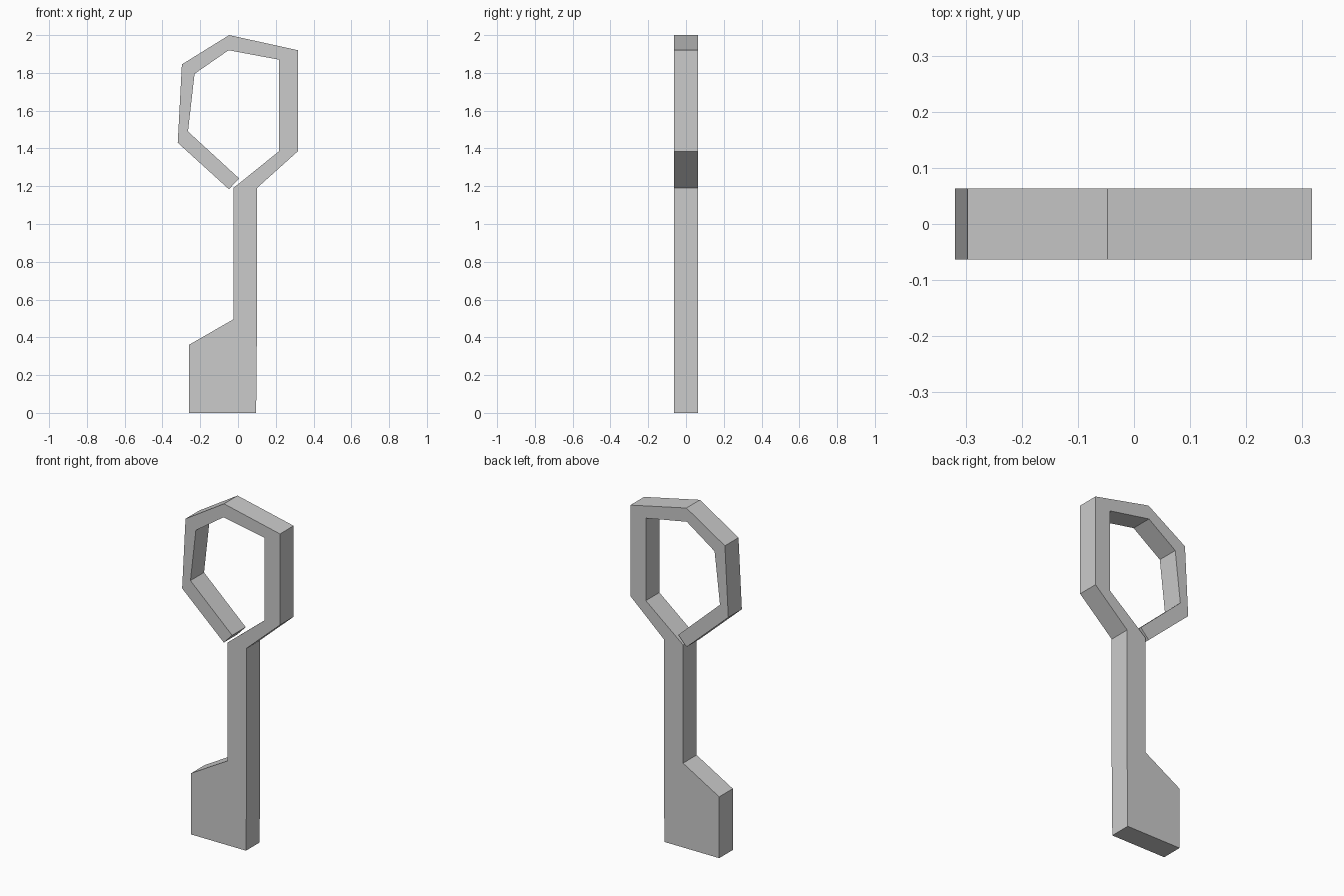
import bpy, bmesh
from mathutils import Vector

if "Cube" in bpy.data.objects:
    bpy.data.objects.remove(bpy.data.objects["Cube"])

HALF_DEPTH = 0.063

# Shaft with flared foot, counter-clockwise from its lower left corner
foot_and_shaft = [(-0.26, 0), (0.096, 0), (0.1, 0.43), (0.1, 1.19)]
# Outside of the open loop, up the right side and round to the free end
loop_outer = [(0.317, 1.385), (0.317, 1.92), (-0.047, 2.0), (-0.297, 1.845),
              (-0.319, 1.43), (-0.048, 1.184)]
# Inside of the loop, from the free end back to the shaft
loop_inner = [(0.006, 1.241), (-0.265, 1.49), (-0.23, 1.795), (-0.05, 1.92),
              (0.217, 1.87), (0.217, 1.385)]
# Left side of the shaft and the sloping shoulder of the foot
shaft_left = [(-0.025, 1.19), (-0.025, 0.495), (-0.26, 0.36)]


def extrude_profile(name, points):
    bm = bmesh.new()
    face = bm.faces.new([bm.verts.new((x, -HALF_DEPTH, z)) for x, z in points])
    back = bmesh.ops.extrude_face_region(bm, geom=[face], use_keep_orig=True)
    verts = [g for g in back["geom"] if isinstance(g, bmesh.types.BMVert)]
    bmesh.ops.translate(bm, verts=verts, vec=Vector((0, 2 * HALF_DEPTH, 0)))
    bmesh.ops.recalc_face_normals(bm, faces=bm.faces)
    mesh = bpy.data.meshes.new(name)
    bm.to_mesh(mesh)
    bm.free()
    obj = bpy.data.objects.new(name, mesh)
    bpy.context.collection.objects.link(obj)
    return obj


# One flat bar: foot, shaft and open loop handle
extrude_profile("looped_key", foot_and_shaft + loop_outer + loop_inner + shaft_left)
